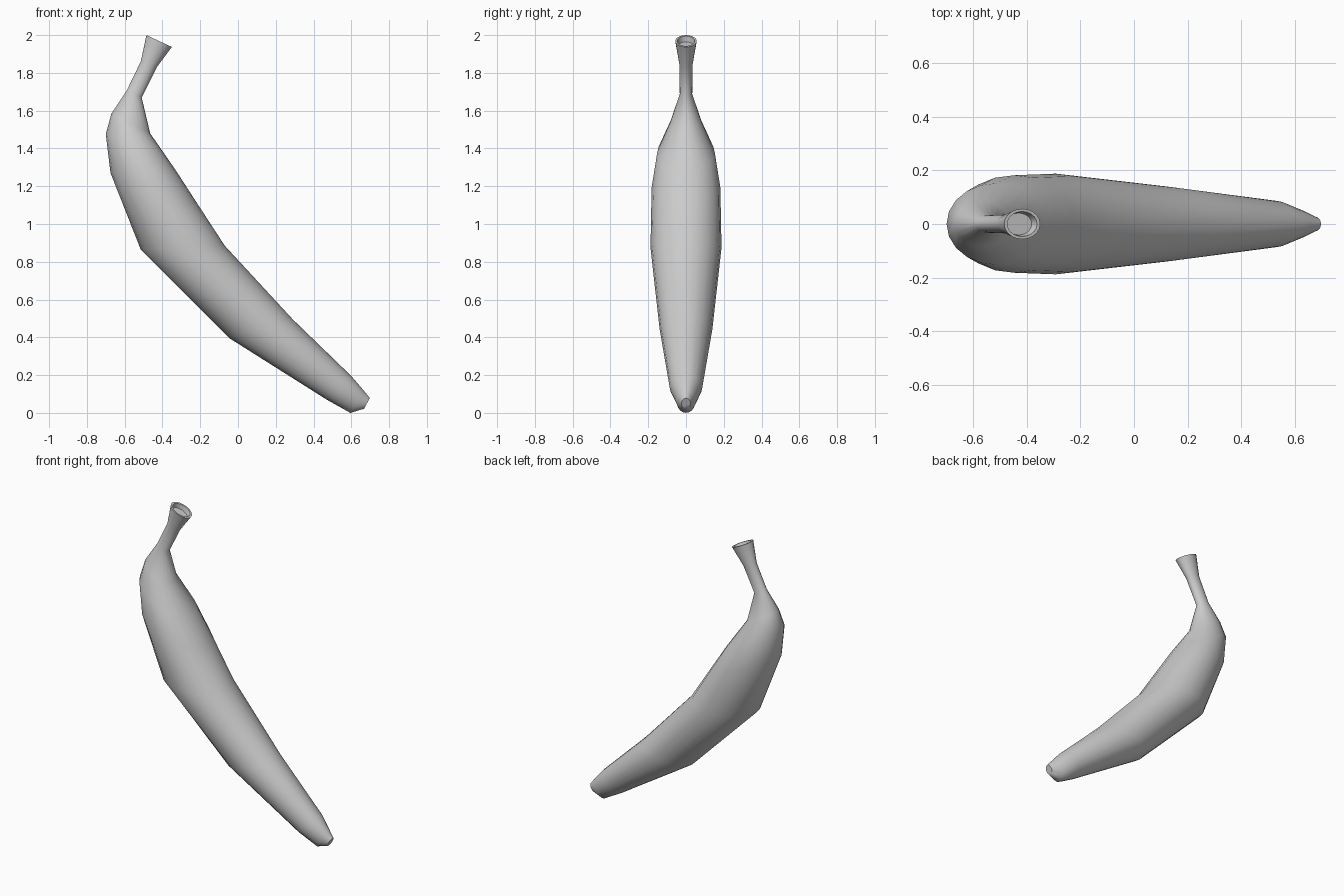
import bpy, bmesh, math
from mathutils import Vector

if "Cube" in bpy.data.objects:
    bpy.data.objects.remove(bpy.data.objects["Cube"])

SIDES = 20

# Cross-sections from stalk to tip: outer-curve x, z, inner-curve x, z, half width in y
SECTIONS = [
    (-0.485, 2.000, -0.350, 1.937, 0.057),
    (-0.515, 1.860, -0.430, 1.830, 0.035),
    (-0.590, 1.705, -0.510, 1.670, 0.033),
    (-0.670, 1.585, -0.465, 1.480, 0.085),
    (-0.700, 1.475, -0.330, 1.285, 0.152),
    (-0.675, 1.270, -0.220, 1.115, 0.182),
    (-0.515, 0.865, -0.070, 0.885, 0.188),
    (-0.045, 0.395, 0.290, 0.495, 0.140),
    (0.470, 0.070, 0.600, 0.195, 0.086),
    (0.595, 0.000, 0.660, 0.125, 0.050),
    (0.667, 0.022, 0.698, 0.078, 0.024),
]


def add_ring(bm, section, scale=1.0, shift=Vector((0, 0, 0))):
    """Elliptical ring spanning the outer and inner curve points."""
    ox, oz, ix, iz, w = section
    a, b = Vector((ox, 0, oz)), Vector((ix, 0, iz))
    mid, half = (a + b) / 2 + shift, (b - a) / 2 * scale
    return [bm.verts.new(mid + half * math.cos(t) + Vector((0, w * scale * math.sin(t), 0)))
            for t in (2 * math.pi * i / SIDES for i in range(SIDES))]


bm = bmesh.new()

# Hollow cut end of the stalk: recessed floor, then its lip
inward = Vector((-0.43, 0, -0.9)) * 0.03
rings = [add_ring(bm, SECTIONS[0], 0.72, inward), add_ring(bm, SECTIONS[0], 0.82)]

# Stalk, curved body and blossom tip
rings += [add_ring(bm, s) for s in SECTIONS]
for r, s in zip(rings, rings[1:]):
    for i in range(SIDES):
        j = (i + 1) % SIDES
        bm.faces.new((r[i], r[j], s[j], s[i]))
bm.faces.new(rings[0])
bm.faces.new(rings[-1])
bmesh.ops.recalc_face_normals(bm, faces=bm.faces)

mesh = bpy.data.meshes.new("banana")
bm.to_mesh(mesh)
bm.free()
banana = bpy.data.objects.new("banana", mesh)
bpy.context.collection.objects.link(banana)
bpy.context.view_layer.objects.active = banana
banana.select_set(True)
bpy.ops.object.shade_smooth_by_angle(angle=math.radians(50))
